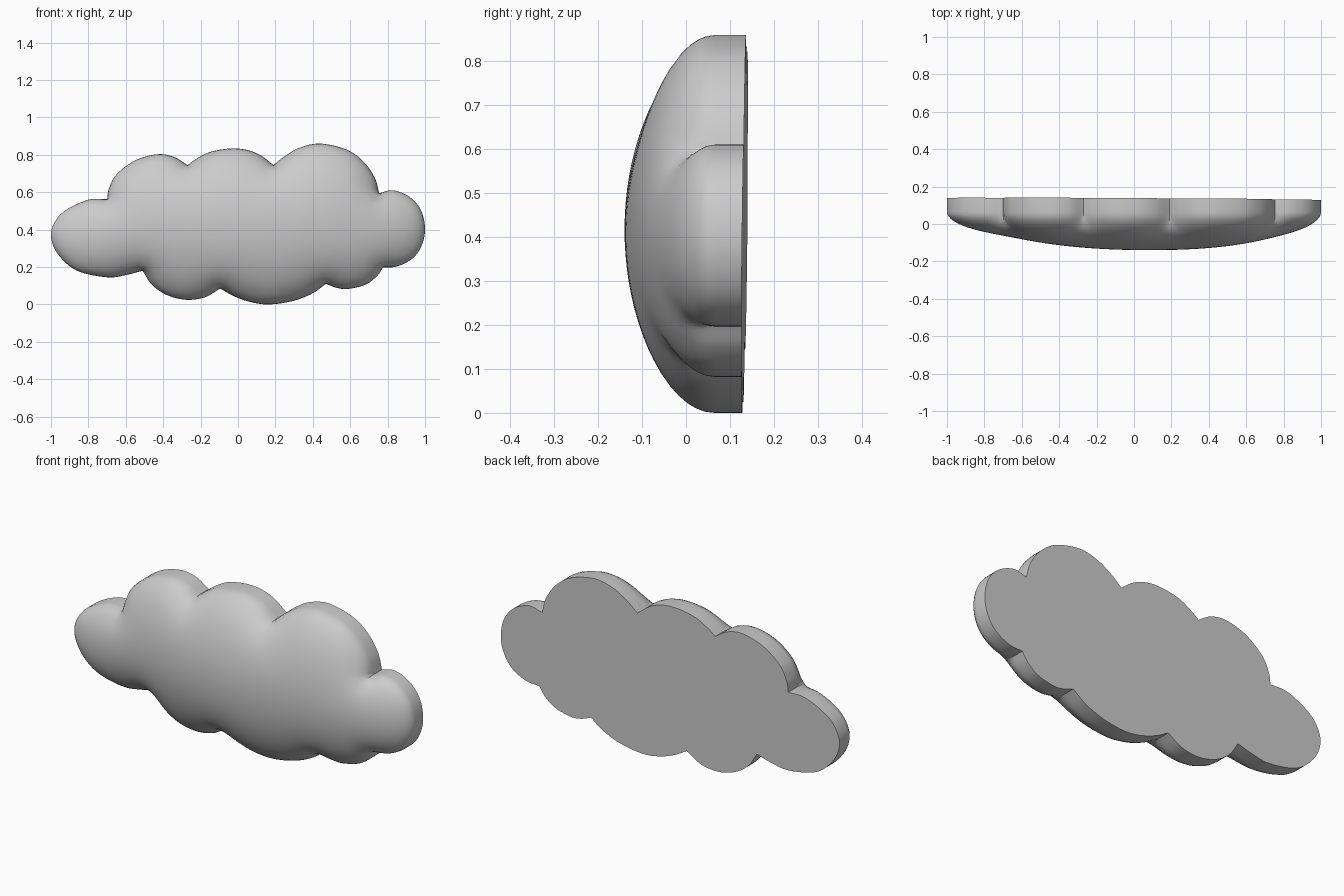
import bpy, bmesh, math
from mathutils import Vector
from mathutils.geometry import delaunay_2d_cdt

cube = bpy.data.objects.get("Cube")
if cube:
    bpy.data.objects.remove(cube, do_unlink=True)

RIM_Y, DEPTH, STEPS, GRID = 0.065, 0.205, 6, 0.03

# Each lobe runs from one notch to the next, anticlockwise in (x, z)
left_lobe = [(-.7, .563), (-.8, .56), (-.92, .505), (-.98, .44), (-1, .36),
             (-.96, .265), (-.86, .18), (-.7, .145), (-.6, .157), (-.51, .18)]
low_left = [(-.51, .18), (-.46, .105), (-.38, .05), (-.28, .025), (-.18, .037), (-.095, .085)]
low_middle = [(-.095, .085), (-.02, .043), (.07, .012), (.17, 0), (.3, .02), (.4, .06), (.47, .11)]
low_right = [(.47, .11), (.53, .088), (.59, .083), (.68, .105), (.74, .148), (.775, .197)]
right_lobe = [(.775, .197), (.85, .203), (.93, .243), (.98, .31), (1, .4),
              (.98, .5), (.92, .573), (.83, .61), (.755, .595)]
top_right = [(.755, .595), (.73, .68), (.67, .765), (.58, .828), (.44, .86),
             (.33, .838), (.25, .793), (.19, .745)]
top_middle = [(.19, .745), (.12, .798), (.04, .828), (-.05, .833), (-.15, .815), (-.22, .78), (-.27, .745)]
top_left = [(-.27, .745), (-.34, .788), (-.43, .803), (-.55, .77), (-.65, .695), (-.69, .62), (-.7, .563)]
lobes = [left_lobe, low_left, low_middle, low_right, right_lobe, top_right, top_middle, top_left]


def smooth_path(points):
    """Catmull-Rom curve through the points, without the last one."""
    p = [Vector(q) for q in points]
    p = [2 * p[0] - p[1]] + p + [2 * p[-1] - p[-2]]
    path = []
    for a, b, c, d in zip(p, p[1:], p[2:], p[3:]):
        for i in range(STEPS):
            t = i / STEPS
            path.append(b + (c - a) * t / 2 + (2 * a - 5 * b + 4 * c - d) * t * t / 2
                        + (3 * b - a - 3 * c + d) * t ** 3 / 2)
    return path


outline = [v for lobe in lobes for v in smooth_path(lobe)]
count = len(outline)


def inset(distance):
    ring = []
    for i, p in enumerate(outline):
        along = (outline[(i + 1) % count] - outline[i - 1]).normalized()
        ring.append(p + Vector((-along.y, along.x)) * distance)
    return ring


def inside(p):
    hit = False
    for a, b in zip(outline, outline[1:] + outline[:1]):
        if (a.y > p.y) != (b.y > p.y) and p.x < a.x + (p.y - a.y) / (b.y - a.y) * (b.x - a.x):
            hit = not hit
    return hit


# Fill the outline with close rings at the rim and an even grid inside
points = list(outline)
for distance in (.003, .01, .022, .04):
    points += inset(distance)
for row in range(int(1 / GRID)):
    for col in range(int(2 / GRID) + 1):
        p = Vector((-1 + (col + row % 2 / 2) * GRID, row * GRID))
        if inside(p) and min((p - q).length_squared for q in outline) > .056 ** 2:
            points.append(p)
edges = [(i, (i + 1) % count) for i in range(count)]
flat = delaunay_2d_cdt(points, edges, [], 1, 1e-5)

bm = bmesh.new()
verts = [bm.verts.new((p.x, RIM_Y, p.y)) for p in flat[0]]
for face in flat[2]:
    bm.faces.new([verts[i] for i in face])
bmesh.ops.delete(bm, geom=[v for v in bm.verts if not v.link_faces], context='VERTS')
bm.verts.index_update()

# Inflate like a stretched membrane: cotangent weights, then relaxation
size = len(bm.verts)
links = [{} for _ in range(size)]
area = [0.0] * size
for face in bm.faces:
    corners = list(face.verts)
    third = face.calc_area() / 3
    for k in range(3):
        o, a, b = corners[k], corners[k - 1], corners[k - 2]
        area[o.index] += third
        u, w = a.co - o.co, b.co - o.co
        cot = u.dot(w) / max(u.cross(w).length, 1e-9) / 2
        for i, j in ((a.index, b.index), (b.index, a.index)):
            links[i][j] = links[i].get(j, 0) + cot
free = []
for v in bm.verts:
    if not v.is_boundary:
        pairs = [(j, max(w, 1e-4)) for j, w in links[v.index].items()]
        free.append((v.index, pairs, sum(w for _, w in pairs)))
swell = [0.0] * size
for _ in range(260):
    for i, pairs, total in free:
        target = (area[i] + sum(w * swell[j] for j, w in pairs)) / total
        swell[i] += 1.85 * (target - swell[i])
peak = max(swell)
for v in bm.verts:
    v.co.y = RIM_Y - DEPTH * math.sqrt(max(swell[v.index], 0) / peak)

# Straight side wall and flat, slightly tilted back
rim = [e for e in bm.edges if e.is_boundary]
wall = bmesh.ops.extrude_edge_only(bm, edges=rim)["geom"]
for v in wall:
    if isinstance(v, bmesh.types.BMVert):
        v.co.y = .134 - .006 * v.co.x + .012 * (v.co.z - .43)
bmesh.ops.holes_fill(bm, edges=[e for e in bm.edges if e.is_boundary], sides=0)
bmesh.ops.recalc_face_normals(bm, faces=bm.faces)

mesh = bpy.data.meshes.new("cloud")
bm.to_mesh(mesh)
bm.free()
cloud = bpy.data.objects.new("cloud", mesh)
bpy.context.collection.objects.link(cloud)

grey = bpy.data.materials.new("light_grey")
grey.use_nodes = True
grey.diffuse_color = (.6, .6, .6, 1)
grey.node_tree.nodes["Principled BSDF"].inputs["Base Color"].default_value = (.6, .6, .6, 1)
mesh.materials.append(grey)

bpy.ops.object.select_all(action='DESELECT')
cloud.select_set(True)
bpy.context.view_layer.objects.active = cloud
bpy.ops.object.shade_smooth_by_angle(angle=math.radians(40))
